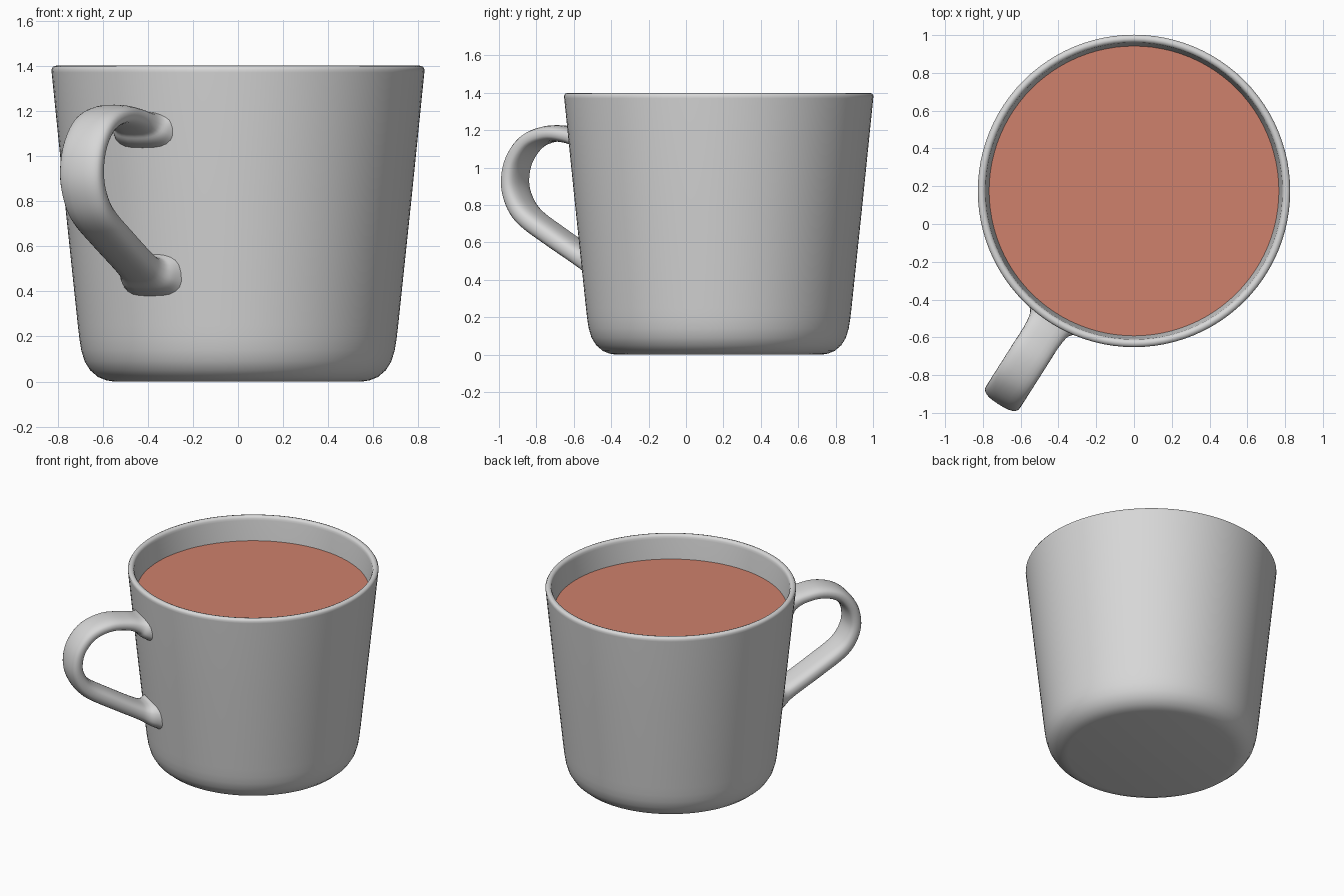
import bpy, bmesh, math
from mathutils import Vector

if "Cube" in bpy.data.objects:
    bpy.data.objects.remove(bpy.data.objects["Cube"])

CENTRE = Vector((0, 0.175, 0))
SEG = 96

def material(name, rgb):
    m = bpy.data.materials.new(name)
    m.diffuse_color = (*rgb, 1)
    m.use_nodes = True
    m.node_tree.nodes["Principled BSDF"].inputs["Base Color"].default_value = m.diffuse_color
    return m

glaze = material("grey_glaze", (0.68, 0.68, 0.68))
drink = material("reddish_brown_drink", (0.62, 0.22, 0.15))

def finish(bm, name, mat, angle=50):
    bmesh.ops.recalc_face_normals(bm, faces=bm.faces)
    me = bpy.data.meshes.new(name)
    bm.to_mesh(me)
    bm.free()
    me.materials.append(mat)
    ob = bpy.data.objects.new(name, me)
    bpy.context.collection.objects.link(ob)
    ob.location = CENTRE
    bpy.ops.object.select_all(action='DESELECT')
    ob.select_set(True)
    bpy.context.view_layer.objects.active = ob
    bpy.ops.object.shade_smooth_by_angle(angle=math.radians(angle))
    return ob

def skin(bm, rings):
    # bridge successive rings of vertices with quads
    loops = [[bm.verts.new(p) for p in r] for r in rings]
    for a, b in zip(loops, loops[1:]):
        for i in range(len(a)):
            j = (i + 1) % len(a)
            bm.faces.new((a[i], a[j], b[j], b[i]))
    bm.faces.new(loops[0])
    bm.faces.new(loops[-1])

def circle(r, z):
    return [(r * math.cos(2 * math.pi * i / SEG), r * math.sin(2 * math.pi * i / SEG), z)
            for i in range(SEG)]

# cup wall: rounded base, tapered side, rounded rim, inner cavity
profile = [(0.55, 0), (0.585, 0.006), (0.62, 0.02), (0.655, 0.05), (0.68, 0.09), (0.695, 0.14),
           (0.703, 0.19), (0.71, 0.25), (0.77, 0.82), (0.826, 1.37), (0.827, 1.384), (0.82, 1.396),
           (0.806, 1.4), (0.793, 1.396), (0.786, 1.384), (0.784, 1.37), (0.767, 1.23),
           (0.665, 0.25), (0.655, 0.17), (0.62, 0.1), (0.56, 0.07)]
bm = bmesh.new()
skin(bm, [circle(r, z) for r, z in profile])
finish(bm, "cup_body", glaze)

# drink surface
bm = bmesh.new()
bm.faces.new([bm.verts.new(p) for p in circle(0.768, 1.23)])
finish(bm, "drink", drink)

# handle: path as (distance from axis, height, half width, half thickness), flared at the wall
path = [(0.76, 1.125, 0.17, 0.105), (0.80, 1.13, 0.145, 0.08), (0.84, 1.145, 0.118, 0.055),
        (0.92, 1.17, 0.107, 0.045), (1.05, 1.182, 0.107, 0.044), (1.18, 1.14, 0.107, 0.045),
        (1.265, 1.04, 0.107, 0.046), (1.29, 0.92, 0.107, 0.048), (1.26, 0.815, 0.107, 0.052),
        (1.19, 0.73, 0.107, 0.055), (1.04, 0.635, 0.107, 0.055), (0.86, 0.53, 0.107, 0.055),
        (0.795, 0.498, 0.115, 0.063), (0.75, 0.485, 0.14, 0.085), (0.70, 0.48, 0.165, 0.11)]
out = Vector((-0.536, -0.844, 0)).normalized()
side = Vector((-out.y, out.x, 0))

def spline(pts, steps=5):
    # Catmull-Rom through the path points
    p = [Vector(q) for q in pts]
    p = [2 * p[0] - p[1]] + p + [2 * p[-1] - p[-2]]
    res = []
    for i in range(1, len(p) - 2):
        a, b, c, d = p[i - 1:i + 3]
        for k in range(steps):
            t = k / steps
            res.append(0.5 * (2 * b + (c - a) * t + (2 * a - 5 * b + 4 * c - d) * t * t
                              + (3 * b - a - 3 * c + d) * t ** 3))
    return res + [p[-2]]

pts = spline(path)
rings = []
for i, q in enumerate(pts):
    d = pts[min(i + 1, len(pts) - 1)] - pts[max(i - 1, 0)]
    tangent = (out * d[0] + Vector((0, 0, d[1]))).normalized()
    normal = tangent.cross(side)
    c = out * q[0] + Vector((0, 0, q[1]))
    ring = []
    for k in range(24):
        a = 2 * math.pi * k / 24
        u, v = math.cos(a), math.sin(a)
        # rounded-box cross-section
        ring.append(c + side * q[2] * math.copysign(abs(u) ** 0.75, u)
                    + normal * q[3] * math.copysign(abs(v) ** 0.75, v))
    rings.append(ring)
bm = bmesh.new()
skin(bm, rings)
finish(bm, "handle", glaze, 60)
